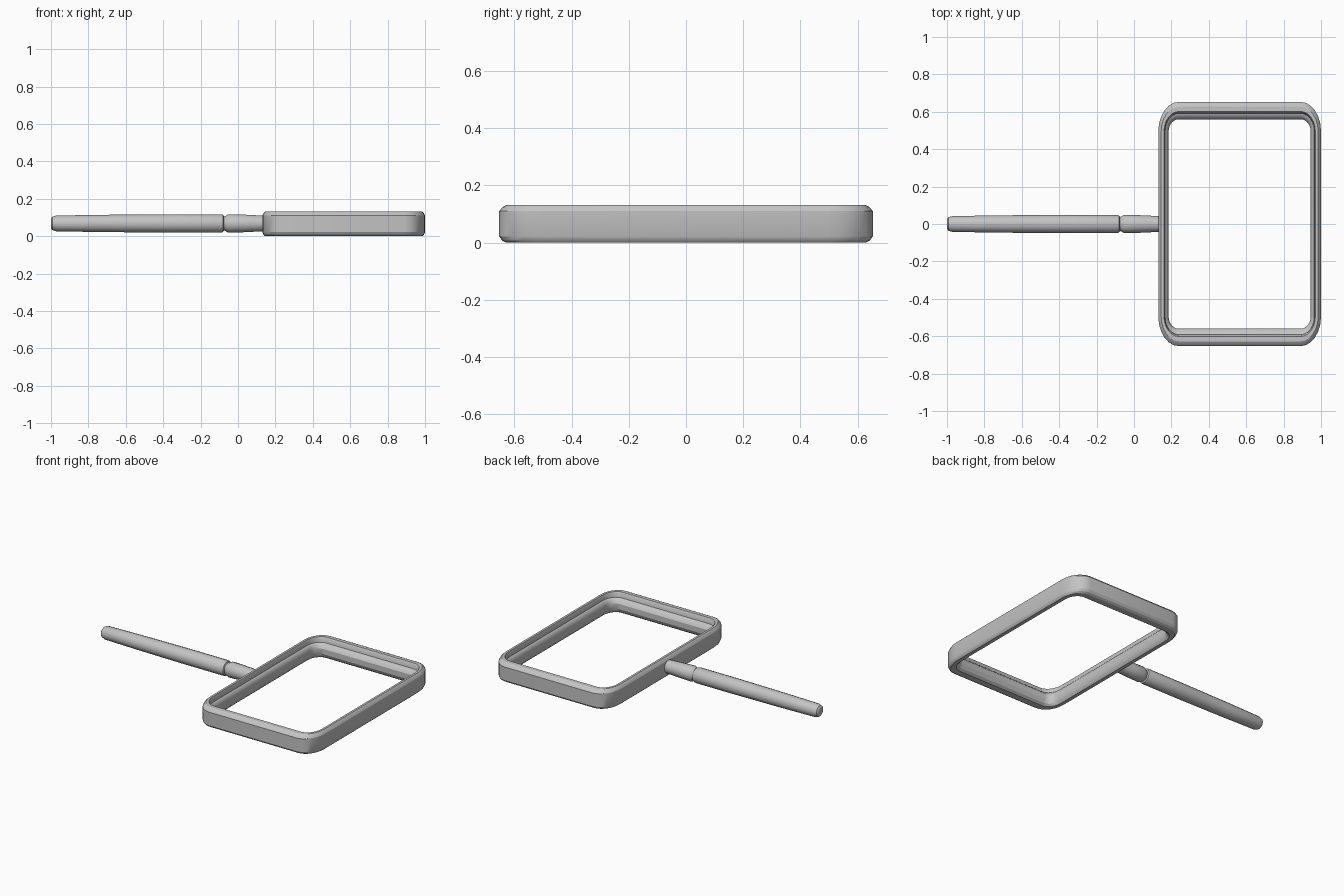
import bpy
import bmesh
import math

cube = bpy.data.objects.get("Cube")
if cube:
    bpy.data.objects.remove(cube, do_unlink=True)

grey = bpy.data.materials.new("light grey")
grey.use_nodes = True
COLOUR = (0.55, 0.55, 0.55, 1)
grey.diffuse_color = COLOUR
grey.node_tree.nodes["Principled BSDF"].inputs["Base Color"].default_value = COLOUR


def skin(name, rings, closed, angle):
    """Join equal rings of points with quads; wrap round, or cap both ends."""
    bm = bmesh.new()
    loops = [[bm.verts.new(p) for p in ring] for ring in rings]
    pairs = list(zip(loops, loops[1:]))
    if closed:
        pairs.append((loops[-1], loops[0]))
    else:
        bm.faces.new(loops[0])
        bm.faces.new(loops[-1])
    for a, b in pairs:
        for i in range(len(a)):
            j = (i + 1) % len(a)
            bm.faces.new((a[i], a[j], b[j], b[i]))
    bmesh.ops.recalc_face_normals(bm, faces=bm.faces)
    mesh = bpy.data.meshes.new(name)
    bm.to_mesh(mesh)
    bm.free()
    mesh.materials.append(grey)
    obj = bpy.data.objects.new(name, mesh)
    bpy.context.collection.objects.link(obj)
    bpy.ops.object.select_all(action="DESELECT")
    obj.select_set(True)
    bpy.context.view_layer.objects.active = obj
    bpy.ops.object.shade_smooth_by_angle(angle=math.radians(angle))
    return obj


def frame_ring(inset, z, segments=6):
    """Rounded rectangle; inset runs from 0 at the outside to 1 at the opening."""
    rx, ry = 0.11 - 0.055 * inset, 0.158 - 0.093 * inset
    points = []
    for corner, (sx, sy) in enumerate([(1, 1), (-1, 1), (-1, -1), (1, -1)]):
        for k in range(segments + 1):
            t = math.pi / 2 * (corner + k / segments)
            points.append((0.565 + sx * 0.325 + rx * math.cos(t),
                           sy * 0.495 + ry * math.sin(t), z))
    return points


# Rectangular frame with bevelled rim and a stepped inner edge
frame_profile = [(0, 0.022), (0, 0.11), (0.12, 0.124), (0.28, 0.132),
                 (0.55, 0.132), (0.62, 0.122), (0.66, 0.098), (0.78, 0.094),
                 (0.9, 0.085), (1, 0.07), (1, 0.035), (0.88, 0.012),
                 (0.7, 0), (0.25, 0), (0.1, 0.008)]
skin("frame", [frame_ring(f, z) for f, z in frame_profile], True, 25)


def turned(name, profile, sides=16):
    """Rod turned around the x axis from (x, radius) pairs."""
    rings = []
    for x, r in profile:
        angles = [2 * math.pi * (k + 0.5) / sides for k in range(sides)]
        rings.append([(x, r * math.cos(a), 0.068 + r * math.sin(a)) for a in angles])
    return skin(name, rings, False, 35)


# Long grip with a rounded end
turned("handle", [(-1, 0.026), (-0.993, 0.036), (-0.972, 0.043), (-0.73, 0.047),
                  (-0.38, 0.05), (-0.09, 0.05), (-0.08, 0.047), (-0.075, 0.038)])

# Narrow groove, then the collar that enters the frame
turned("neck", [(-0.078, 0.038), (-0.066, 0.041), (-0.058, 0.047),
                (-0.05, 0.05), (0.03, 0.048), (0.15, 0.042)])
